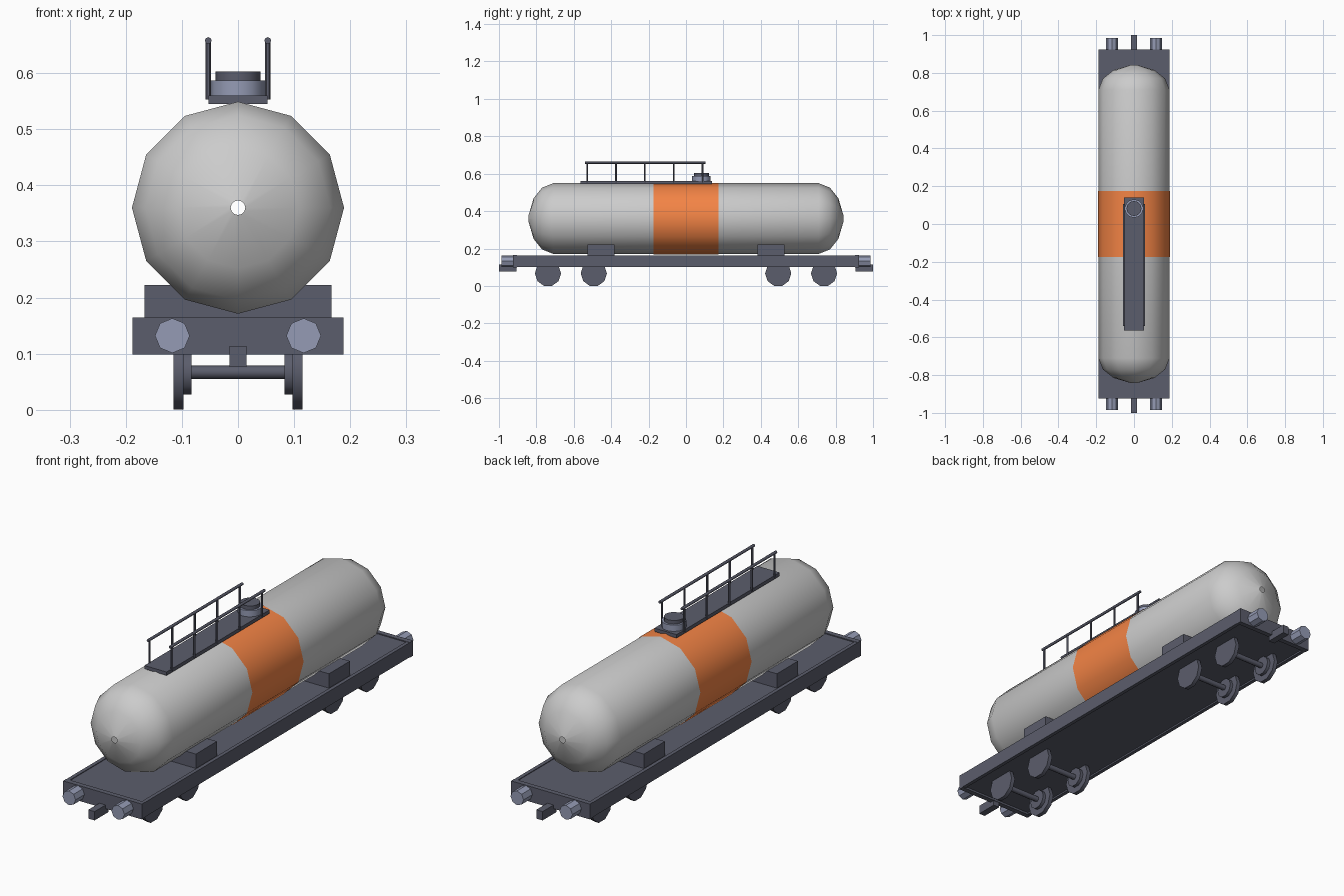
import bpy, bmesh, math
from mathutils import Vector

if "Cube" in bpy.data.objects:
    bpy.data.objects.remove(bpy.data.objects["Cube"])


def material(name, rgb):
    m = bpy.data.materials.new(name)
    m.diffuse_color = (*rgb, 1)
    m.use_nodes = True
    m.node_tree.nodes["Principled BSDF"].inputs["Base Color"].default_value = m.diffuse_color
    return m


DARK = material("dark_steel", (0.105, 0.11, 0.15))
STEEL = material("light_steel", (0.30, 0.33, 0.46))
ORANGE = material("orange_paint", (0.90, 0.23, 0.06))


def finish(bm, name, mat, smooth_angle=None):
    bmesh.ops.recalc_face_normals(bm, faces=bm.faces)
    me = bpy.data.meshes.new(name)
    bm.to_mesh(me)
    bm.free()
    ob = bpy.data.objects.new(name, me)
    bpy.context.collection.objects.link(ob)
    if mat:
        me.materials.append(mat)
    if smooth_angle:
        bpy.ops.object.select_all(action='DESELECT')
        bpy.context.view_layer.objects.active = ob
        ob.select_set(True)
        bpy.ops.object.shade_smooth_by_angle(angle=math.radians(smooth_angle))
    return ob


def box(name, x, y, z, mat=DARK):
    bm = bmesh.new()
    bmesh.ops.create_cube(bm, size=1)
    for v in bm.verts:
        v.co = [lo + (c + 0.5) * (hi - lo) for c, (lo, hi) in zip(v.co, (x, y, z))]
    return finish(bm, name, mat)


def lathe(name, centre, axis, profile, sides, mat=DARK, capped=True, smooth=50):
    """Rings of (offset along axis, radius) around the x, y or z axis."""
    i = "xyz".index(axis)
    u, w = {0: (1, 2), 1: (0, 2), 2: (0, 1)}[i]
    bm = bmesh.new()
    rings = []
    for t, r in profile:
        ring = []
        for k in range(sides):
            a = 2 * math.pi * k / sides
            co = Vector(centre)
            co[i] += t
            co[u] += r * math.cos(a)
            co[w] += r * math.sin(a)
            ring.append(bm.verts.new(co))
        rings.append(ring)
    for a, b in zip(rings, rings[1:]):
        for k in range(sides):
            n = (k + 1) % sides
            bm.faces.new((a[k], a[n], b[n], b[k]))
    if capped:
        bm.faces.new(rings[0])
        bm.faces.new(rings[-1])
    return finish(bm, name, mat, smooth)


# Tank with domed ends and a small opening in each, plus the painted band
dome = [(0.71, 0.189), (0.77, 0.165), (0.815, 0.108), (0.843, 0.013)]
lathe("tank", (0, 0, 0.36), "y", [(-y, r) for y, r in dome[::-1]] + dome, 12, None, False, 60)
lathe("tank_band", (0, 0, 0.36), "y", [(-0.175, 0.191), (0.175, 0.191)], 12, ORANGE, False, 60)

# Underframe: deck, side sills
box("deck", (-0.176, 0.176), (-0.906, 0.906), (0.107, 0.16))
for s, side in ((-1, "left"), (1, "right")):
    xs = sorted((s * 0.172, s * 0.188))
    box(side + "_sill", xs, (-0.906, 0.906), (0.1, 0.163))

for s, end in ((-1, "front"), (1, "rear")):
    # End beam, coupler and saddle
    box(end + "_beam", (-0.188, 0.188), sorted((s * 0.903, s * 0.925)), (0.098, 0.164))
    box(end + "_coupler", (-0.015, 0.015), sorted((s * 0.905, s)), (0.076, 0.114))
    box(end + "_saddle", (-0.167, 0.167), sorted((s * 0.382, s * 0.526)), (0.16, 0.222))
    # Buffers
    for x in (-0.117, 0.117):
        lathe(end + "_buffer", (x, s * 0.925, 0.132), "y", [(-s * 0.01, 0.031), (s * 0.061, 0.031)],
              8, STEEL, True, 30)
    # Wheelsets
    for y in (0.493, 0.738):
        c = (0, s * y, 0.0668)
        lathe(end + "_axle", c, "x", [(-0.085, 0.012), (0.085, 0.012)], 8)
        for d in (-1, 1):
            lathe(end + "_wheel", c, "x", [(d * 0.083, 0.042), (d * 0.097, 0.042),
                                           (d * 0.097, 0.070), (d * 0.115, 0.070)], 10)

# Walkway and hatch
box("walkway", (-0.053, 0.053), (-0.563, 0.14), (0.545, 0.56))
lathe("hatch_collar", (0, 0.082, 0.556), "z", [(0, 0.049), (0.031, 0.049)], 12, STEEL)
lathe("hatch_lid", (0, 0.082, 0.585), "z", [(0, 0.04), (0.018, 0.04)], 12)

# Handrails
for x, side in ((-0.053, "left"), (0.053, "right")):
    lathe(side + "_handrail", (x, -0.217, 0.658), "y", [(-0.322, 0.006), (0.322, 0.006)], 8)
    for k in range(5):
        lathe(side + "_rail_post", (x, -0.528 + 0.154 * k, 0), "z", [(0.553, 0.005), (0.658, 0.005)], 6)
